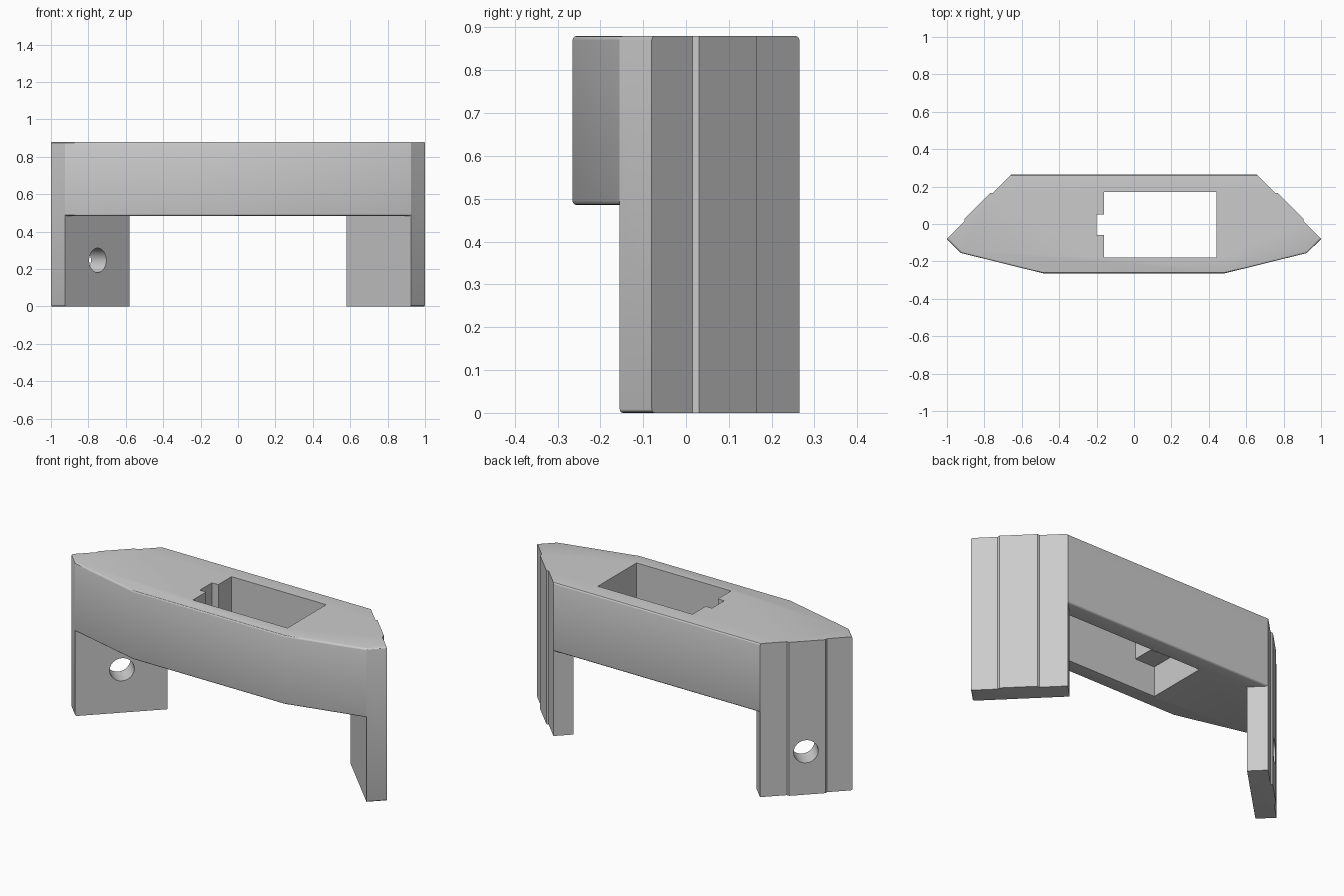
import bpy, bmesh, math
from mathutils import Matrix

cube = bpy.data.objects.get("Cube")
if cube:
    bpy.data.objects.remove(cube)

TOP, UNDER, LEDGE = 0.88, 0.485, 0.655

grey = bpy.data.materials.new("light_grey_plastic")
grey.use_nodes = True
colour = (0.6, 0.6, 0.6, 1)
grey.diffuse_color = colour
grey.node_tree.nodes["Principled BSDF"].inputs["Base Color"].default_value = colour


def finish(name, bm):
    bmesh.ops.recalc_face_normals(bm, faces=bm.faces)
    mesh = bpy.data.meshes.new(name)
    bm.to_mesh(mesh)
    bm.free()
    mesh.materials.append(grey)
    obj = bpy.data.objects.new(name, mesh)
    bpy.context.collection.objects.link(obj)
    return obj


def prism(name, outline, z0, z1):
    bm = bmesh.new()
    face = bm.faces.new([bm.verts.new((x, y, z0)) for x, y in outline])
    new = bmesh.ops.extrude_face_region(bm, geom=[face])["geom"]
    bmesh.ops.translate(bm, vec=(0, 0, z1 - z0),
                        verts=[v for v in new if isinstance(v, bmesh.types.BMVert)])
    return finish(name, bm)


def box(name, x0, x1, y0, y1, z0, z1):
    return prism(name, [(x0, y0), (x1, y0), (x1, y1), (x0, y1)], z0, z1)


def mirrored(half):
    return half + [(-x, y) for x, y in reversed(half)]


# Bracket body: right half of the outline, front to back, with raised side pads
half = [(0.48, -0.265), (0.925, -0.155), (1, -0.08), (0.905, 0.015),
        (0.905, 0.03), (0.77, 0.165), (0.755, 0.165), (0.655, 0.265)]
body = prism("bracket", mirrored(half), 0, TOP)

# Cutters: gap between the legs, servo opening, cable notch and flange recess
gap = mirrored([(1.07, -0.3), (0.58, 0.19), (0.755, 0.365)])
cutters = [
    prism("leg_gap_cutter", gap, -0.1, UNDER),
    box("opening_cutter", -0.16, 0.44, -0.18, 0.17, 0.4, 1),
    box("cable_notch_cutter", -0.2, -0.1, -0.06, 0.05, 0.4, 1),
    box("flange_recess_cutter", -0.284, 0.56, -0.18, 0.17, 0.4, LEDGE),
]

# Screw holes through the angled legs
for side, label in ((1, "left"), (-1, "right")):
    bm = bmesh.new()
    bmesh.ops.create_cone(bm, cap_ends=True, segments=48,
                          radius1=0.065, radius2=0.065, depth=0.5)
    turn = Matrix.Rotation(math.radians(45 * side), 4, 'Z')
    lay = Matrix.Rotation(math.radians(90), 4, 'Y')
    bm.transform(Matrix.Translation((side * 0.83, 0.1, 0.247)) @ turn @ lay)
    cutters.append(finish(label + "_screw_hole_cutter", bm))

for cutter in cutters:
    cutter.hide_render = True
    mod = body.modifiers.new(cutter.name, 'BOOLEAN')
    mod.operation = 'DIFFERENCE'
    mod.solver = 'EXACT'
    mod.object = cutter

# Bake the cuts and drop the cutters
result = bpy.data.meshes.new_from_object(
    body.evaluated_get(bpy.context.evaluated_depsgraph_get()))
body.modifiers.clear()
body.data = result
for cutter in cutters:
    bpy.data.objects.remove(cutter)

# Soften the horizontal edges along the front and back
corners = half[:3] + half[-1:]


def on_rim(v):
    return any(abs(abs(v.co.x) - x) + abs(v.co.y - y) < 0.002 for x, y in corners)


bm = bmesh.new()
bm.from_mesh(body.data)
bmesh.ops.remove_doubles(bm, verts=bm.verts, dist=0.0005)
rim = []
for e in bm.edges:
    a, b = e.verts
    flat = abs(a.co.z - b.co.z) < 0.001
    straight = a.co.y * b.co.y > 0
    if flat and straight and on_rim(a) and on_rim(b) and len(e.link_faces) == 2:
        if e.calc_face_angle(0) > 1:
            rim.append(e)
bmesh.ops.bevel(bm, geom=rim, offset=0.01, segments=3, profile=0.5,
                affect='EDGES', clamp_overlap=True)
bm.to_mesh(body.data)
bm.free()

bpy.ops.object.select_all(action='DESELECT')
body.select_set(True)
bpy.context.view_layer.objects.active = body
bpy.ops.object.shade_smooth_by_angle(angle=math.radians(30))
